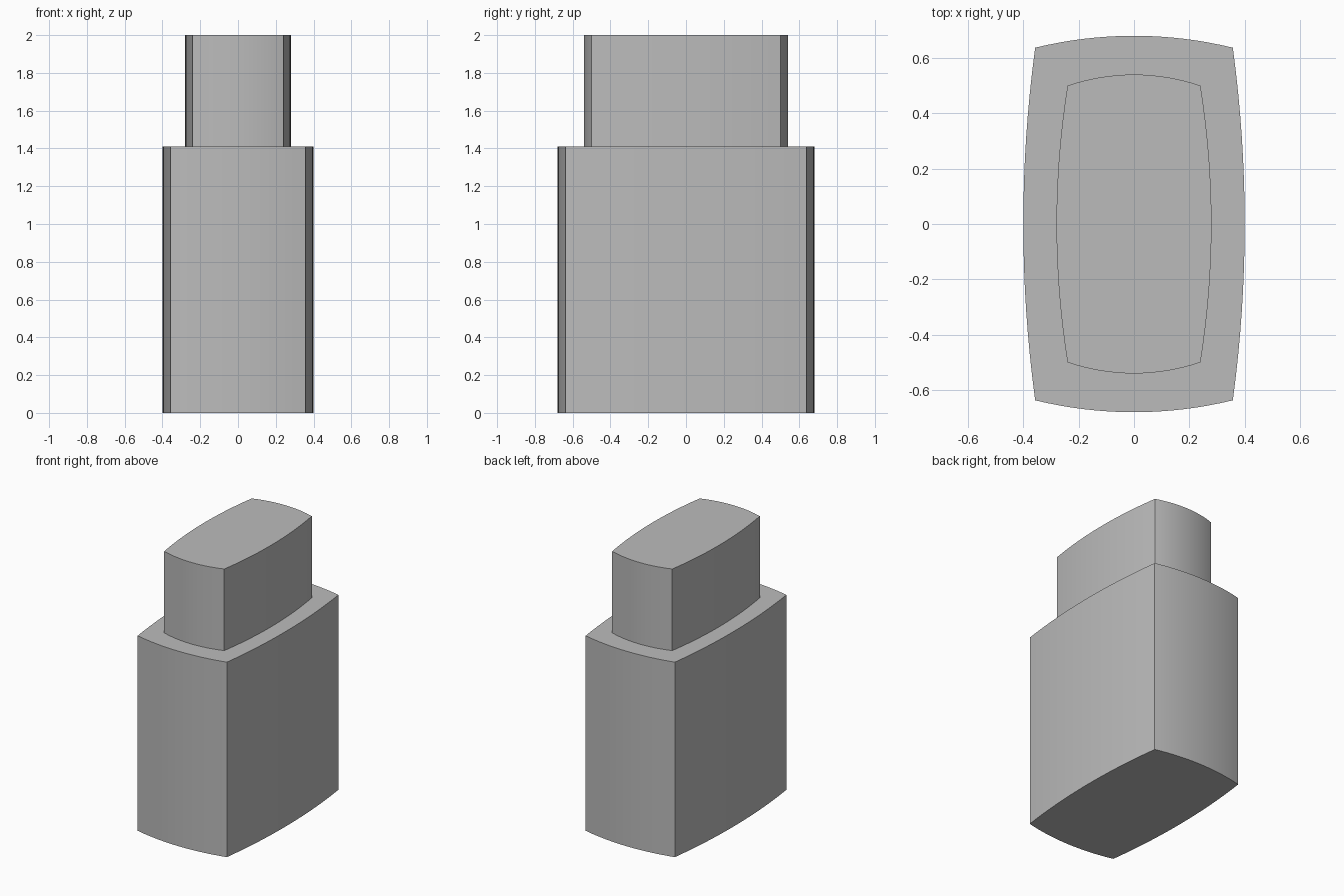
import bpy
import bmesh
import math
from mathutils import Vector

if "Cube" in bpy.data.objects:
    bpy.data.objects.remove(bpy.data.objects["Cube"], do_unlink=True)

SEGMENTS = 16

grey = bpy.data.materials.new("plain grey")
grey.use_nodes = True
colour = (0.5, 0.5, 0.5, 1)
grey.diffuse_color = colour
grey.node_tree.nodes["Principled BSDF"].inputs["Base Color"].default_value = colour


def bowed_side(start, end, bulge):
    """Points of a circular arc from start up to, not including, end."""
    half = (end - start).length / 2
    radius = (half ** 2 + bulge ** 2) / (2 * bulge)
    sweep = math.asin(half / radius)
    along = (end - start).normalized()
    outward = Vector((along.y, -along.x))
    centre = (start + end) / 2 - outward * (radius - bulge)
    for i in range(SEGMENTS):
        a = sweep * (2 * i / SEGMENTS - 1)
        yield centre + radius * (along * math.sin(a) + outward * math.cos(a))


def bowed_block(name, half_x, half_y, bulge, bottom, top):
    """Upright block whose four walls bow outwards between sharp corners."""
    corners = [Vector((x * half_x, y * half_y))
               for x, y in ((-1, -1), (1, -1), (1, 1), (-1, 1))]
    bm = bmesh.new()
    outline = [bm.verts.new((p.x, p.y, bottom))
               for i in range(4)
               for p in bowed_side(corners[i], corners[(i + 1) % 4], bulge)]
    base = bm.faces.new(outline)
    walls = bmesh.ops.extrude_face_region(bm, geom=[base], use_keep_orig=True)
    raised = [v for v in walls["geom"] if isinstance(v, bmesh.types.BMVert)]
    bmesh.ops.translate(bm, verts=raised, vec=(0, 0, top - bottom))
    bmesh.ops.recalc_face_normals(bm, faces=bm.faces)
    mesh = bpy.data.meshes.new(name)
    bm.to_mesh(mesh)
    bm.free()
    mesh.materials.append(grey)
    obj = bpy.data.objects.new(name, mesh)
    bpy.context.collection.objects.link(obj)
    bpy.ops.object.select_all(action="DESELECT")
    obj.select_set(True)
    bpy.context.view_layer.objects.active = obj
    bpy.ops.object.shade_smooth_by_angle(angle=math.radians(30))


# Wide lower body and the narrower cap standing on it
bowed_block("body", 0.357, 0.637, 0.043, 0, 1.41)
bowed_block("cap", 0.24, 0.50, 0.04, 1.41, 2)
